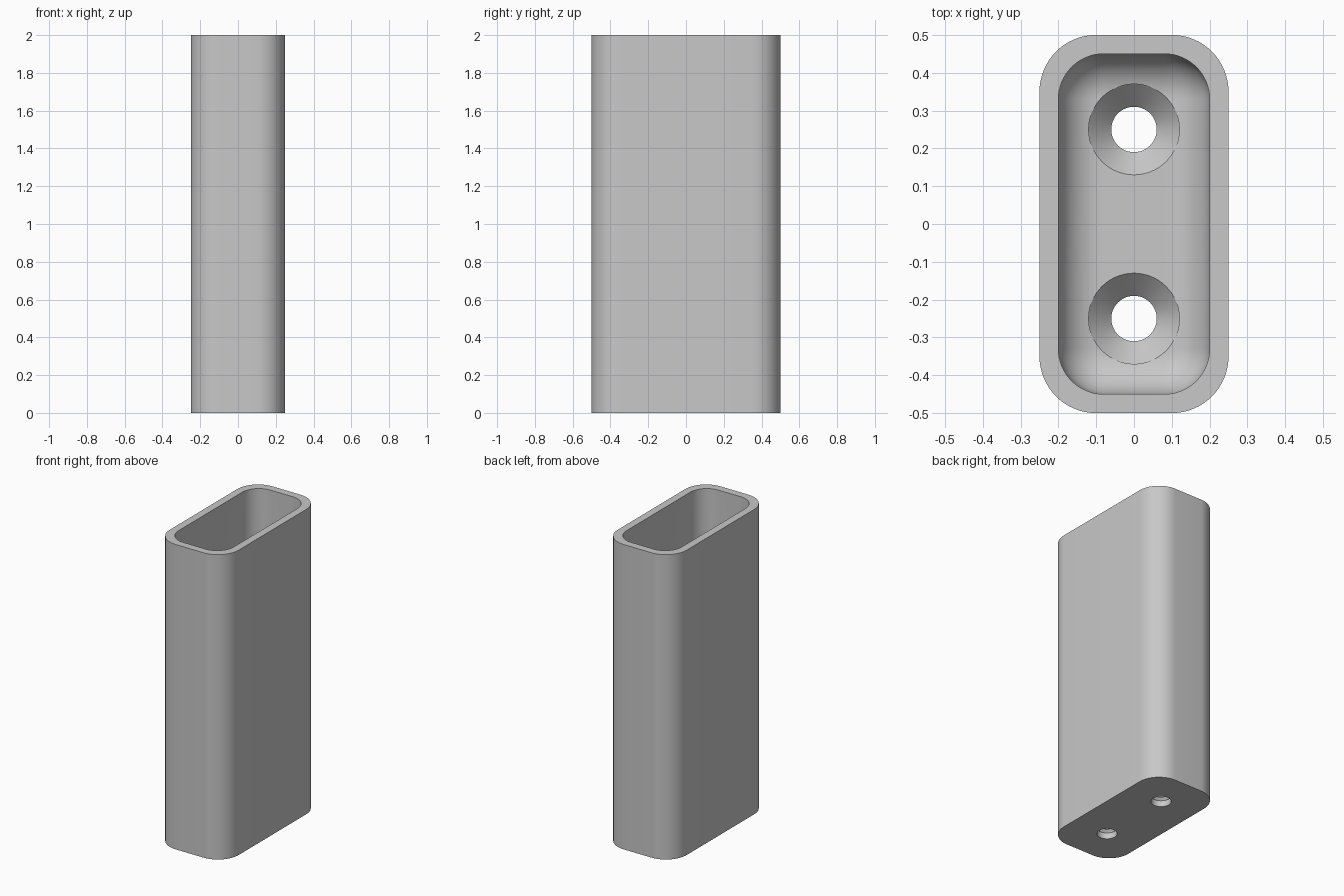
import bpy
import bmesh
import math

cube = bpy.data.objects.get("Cube")
if cube:
    bpy.data.objects.remove(cube, do_unlink=True)

HALF_X, HALF_Y, HEIGHT = 0.25, 0.5, 2.0
WALL, FLOOR, FILLET = 0.05, 0.1, 0.115
SEGMENTS = 16

grey = bpy.data.materials.new("plain grey")
grey.use_nodes = True
grey.diffuse_color = (0.58, 0.58, 0.58, 1)
grey.node_tree.nodes["Principled BSDF"].inputs["Base Color"].default_value = grey.diffuse_color


def rounded_ring(bm, hx, hy, radius, z):
    """Ring of vertices around a rounded rectangle."""
    ring = []
    for quarter, (sx, sy) in enumerate([(1, 1), (-1, 1), (-1, -1), (1, -1)]):
        for i in range(SEGMENTS + 1):
            a = (quarter + i / SEGMENTS) * math.pi / 2
            ring.append(bm.verts.new((sx * (hx - radius) + radius * math.cos(a),
                                      sy * (hy - radius) + radius * math.sin(a), z)))
    return ring


def circle_ring(bm, radius, y, z, count=64):
    angles = [2 * math.pi * i / count for i in range(count)]
    return [bm.verts.new((radius * math.cos(a), y + radius * math.sin(a), z)) for a in angles]


def loft(name, bm, rings):
    """Closed solid skinned through a list of rings."""
    for low, high in zip(rings, rings[1:]):
        for i in range(len(low)):
            j = (i + 1) % len(low)
            bm.faces.new((low[i], low[j], high[j], high[i]))
    bm.faces.new(rings[0][::-1])
    bm.faces.new(rings[-1])
    bmesh.ops.recalc_face_normals(bm, faces=bm.faces)
    mesh = bpy.data.meshes.new(name)
    bm.to_mesh(mesh)
    bm.free()
    mesh.materials.append(grey)
    obj = bpy.data.objects.new(name, mesh)
    bpy.context.collection.objects.link(obj)
    return obj


# Open rounded box: outside wall, rim, inside wall, filleted floor
bm = bmesh.new()
inner_x, inner_y, inner_r = HALF_X - WALL, HALF_Y - WALL, 0.12
rings = [rounded_ring(bm, HALF_X, HALF_Y, 0.15, z) for z in (0, HEIGHT)]
rings.append(rounded_ring(bm, inner_x, inner_y, inner_r, HEIGHT))
for i in range(SEGMENTS + 1):
    a = i / SEGMENTS * math.pi / 2
    inset = FILLET * (1 - math.cos(a))
    rings.append(rounded_ring(bm, inner_x - inset, inner_y - inset, inner_r - inset,
                              FLOOR + FILLET * (1 - math.sin(a))))
holder = loft("holder_body", bm, rings)

# Countersunk screw holes through the floor
hole_profile = [(0.06, -0.05), (0.06, 0.04), (0.12, FLOOR), (0.12, 0.3)]
bpy.context.view_layer.objects.active = holder
for side in (-1, 1):
    bm = bmesh.new()
    cutter = loft("hole_cutter", bm, [circle_ring(bm, r, side * 0.25, z) for r, z in hole_profile])
    cutter.hide_render = True
    cut = holder.modifiers.new("screw_hole", "BOOLEAN")
    cut.operation = "DIFFERENCE"
    cut.solver = "EXACT"
    cut.object = cutter
    bpy.ops.object.modifier_apply(modifier=cut.name)
    bpy.data.objects.remove(cutter, do_unlink=True)

# Smooth curves, crisp edges
bpy.ops.object.select_all(action="DESELECT")
holder.select_set(True)
bpy.ops.object.shade_smooth_by_angle(angle=math.radians(25))
